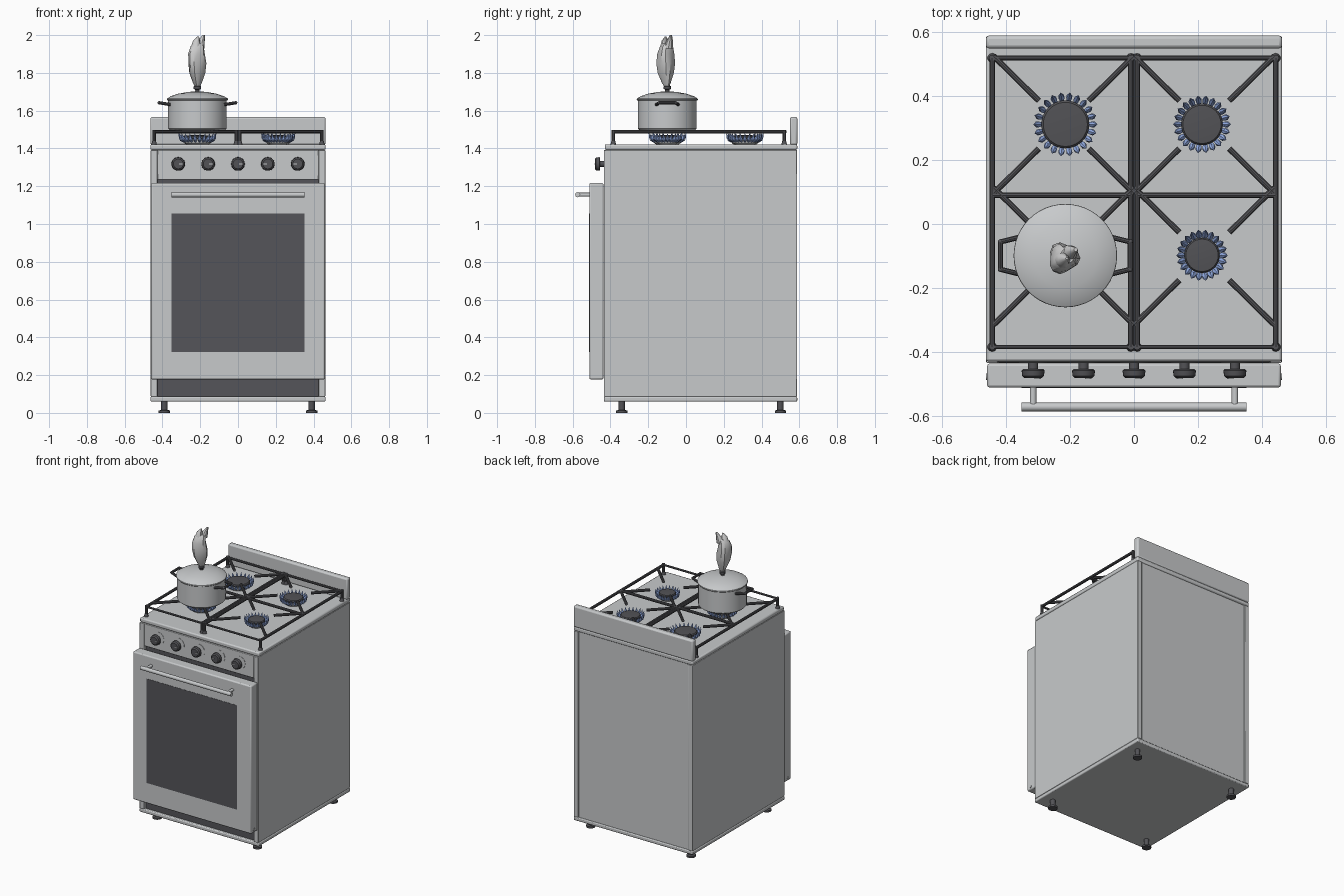
import bpy, bmesh, math
from mathutils import Vector, Matrix

if "Cube" in bpy.data.objects:
    bpy.data.objects.remove(bpy.data.objects["Cube"])


def mat(name, r, g, b):
    m = bpy.data.materials.new(name)
    m.diffuse_color = (r, g, b, 1)
    m.use_nodes = True
    m.node_tree.nodes["Principled BSDF"].inputs["Base Color"].default_value = m.diffuse_color
    return m


STEEL = mat("steel", 0.575, 0.59, 0.60)
GLASS = mat("dark glass", 0.09, 0.09, 0.10)
IRON = mat("cast iron", 0.085, 0.085, 0.093)
FLAME = mat("blue flame", 0.33, 0.47, 0.88)
STEAM = mat("steam", 0.60, 0.60, 0.60)


def finish(name, bm, material, bevel=0.0):
    bmesh.ops.recalc_face_normals(bm, faces=bm.faces)
    me = bpy.data.meshes.new(name)
    bm.to_mesh(me)
    bm.free()
    me.materials.append(material)
    for p in me.polygons:
        p.use_smooth = True
    me.set_sharp_from_angle(angle=math.radians(35))
    ob = bpy.data.objects.new(name, me)
    bpy.context.collection.objects.link(ob)
    if bevel:
        mod = ob.modifiers.new("bevel", "BEVEL")
        mod.width, mod.segments = bevel, 2
    return ob


def box(name, x, y, z, material, bevel=0.0):
    """Box from (min, max) ranges."""
    bm = bmesh.new()
    size = [r[1] - r[0] for r in (x, y, z)]
    mid = [(r[1] + r[0]) / 2 for r in (x, y, z)]
    bmesh.ops.create_cube(bm, size=1, matrix=Matrix.Translation(mid) @ Matrix.Diagonal((*size, 1)))
    return finish(name, bm, material, bevel)


def rod(bm, a, b, r1, r2=None, seg=10):
    """Capped cylinder or cone between two points."""
    a, b = Vector(a), Vector(b)
    d = b - a
    rot = d.to_track_quat("Z", "Y").to_matrix().to_4x4()
    bmesh.ops.create_cone(bm, cap_ends=True, segments=seg, radius1=r1,
                          radius2=r1 if r2 is None else r2, depth=d.length,
                          matrix=Matrix.Translation((a + b) / 2) @ rot)


def loft(bm, rings, seg, wobble=0.0):
    """Skin circles given as (x, y, z, radius)."""
    loops = []
    for k, (x, y, z, r) in enumerate(rings):
        loop = []
        for i in range(seg):
            t = math.tau * i / seg
            q = r * (1 + wobble * math.sin(3 * t + k * 0.5))
            loop.append(bm.verts.new((x + q * math.cos(t), y + q * math.sin(t), z)))
        loops.append(loop)
    for a, b in zip(loops, loops[1:]):
        for i in range(seg):
            j = (i + 1) % seg
            bm.faces.new((a[i], a[j], b[j], b[i]))
    bm.faces.new(loops[0][::-1])
    bm.faces.new(loops[-1])


def turned(name, x, y, profile, material, seg=40):
    bm = bmesh.new()
    loft(bm, [(x, y, z, r) for r, z in profile], seg)
    return finish(name, bm, material)


# Cabinet
box("base_slab", (-.464, .464), (-.435, .589), (.06, .086), STEEL, .006)
for s, side in ((-1, "left"), (1, "right")):
    box(side + "_side_panel", tuple(sorted((s * .427, s * .462))), (-.435, .588), (.086, 1.392), STEEL, .003)
box("back_panel", (-.43, .43), (.56, .58), (.086, 1.392), STEEL)
box("inner_front", (-.43, .43), (-.415, -.40), (.086, 1.392), GLASS)
box("hob_top", (-.464, .464), (-.43, .589), (1.392, 1.422), STEEL, .008)
box("back_guard", (-.464, .464), (.55, .59), (1.418, 1.567), STEEL, .01)
box("control_panel", (-.4265, .4265), (-.433, -.41), (1.235, 1.392), STEEL, .003)

# Feet
for x in (-.39, .39):
    for y in (-.34, .5):
        turned("foot", x, y, [(.03, 0), (.03, .012), (.017, .016), (.017, .061)], IRON, 20)

# Oven door with hinge pins
box("oven_door", (-.46, .46), (-.512, -.437), (.177, 1.217), STEEL, .008)
box("door_window", (-.352, .352), (-.5135, -.505), (.322, 1.055), GLASS)
for s in (-1, 1):
    bm = bmesh.new()
    rod(bm, (s * .44, -.478, .197), (s * .464, -.478, .197), .01, seg=16)
    finish("hinge_pin", bm, STEEL)
bm = bmesh.new()
rod(bm, (-.352, -.573, 1.155), (.352, -.573, 1.155), .0135, seg=20)
for x in (-.316, .316):
    rod(bm, (x, -.505, 1.155), (x, -.573, 1.155), .0105, seg=14)
finish("door_handle", bm, STEEL)

# Control knobs with dial plates and pointer marks
for i in range(5):
    x, z = (i - 2) * .158, 1.318
    bm = bmesh.new()
    rod(bm, (x, -.432, z), (x, -.435, z), .044, seg=32)
    finish("dial_plate", bm, STEEL)
    bm = bmesh.new()
    rod(bm, (x, -.434, z), (x, -.456, z), .016, .016, 24)
    rod(bm, (x, -.454, z), (x, -.459, z), .031, .036, 24)
    rod(bm, (x, -.459, z), (x, -.476, z), .036, .034, 24)
    rod(bm, (x, -.476, z), (x, -.483, z), .034, .026, 24)
    finish("knob", bm, IRON)
    side = 1 if i < 3 else -1
    box("knob_mark", tuple(sorted((x + side * .004, x + side * .025))), (-.485, -.481), (z - .002, z + .002), STEEL)

# Burners with flames
BURNERS = [(-.215, .312, .075), (.213, .312, .065), (.213, -.098, .055), (-.215, -.098, .075)]
for x, y, r in BURNERS:
    turned("burner_base", x, y, [(r * .8, 1.421), (r * .95, 1.43), (r * .95, 1.446), (r * .8, 1.45)], STEEL)
    turned("burner_cap", x, y, [(r * .9, 1.449), (r, 1.453), (r, 1.462), (r * .92, 1.468), (r * .5, 1.470)], IRON)
    bm = bmesh.new()
    for i in range(22):
        t = math.tau * i / 22
        p = [(x + q * math.cos(t), y + q * math.sin(t), z)
             for q, z in ((r - .004, 1.436), (r + .012, 1.45), (r + .025, 1.48))]
        rod(bm, p[0], p[1], .006, .0105, 6)
        rod(bm, p[1], p[2], .0105, .0005, 6)
    finish("flames", bm, FLAME)

# Pan supports, one per side
ZB = 1.488
for s in (-1, 1):
    bm = bmesh.new()
    xi, xo, y0, y1 = s * .0095, s * .444, -.385, .52
    for x in (xi, xo):
        rod(bm, (x, y0, ZB), (x, y1, ZB), .0095)
        for y in (y0, y1):
            rod(bm, (x, y, 1.421), (x, y, 1.44), .015, .010)
            rod(bm, (x, y, 1.44), (x, y, ZB + .009), .010)
    for y, r in ((y0, .007), (y1, .008), (.09, .0095)):
        rod(bm, (xi, y, ZB), (xo, y, ZB), r)
    for cy in (.311, -.101):
        for dx in (-1, 1):
            for dy in (-1, 1):
                rod(bm, (s * .22 + dx * .078, cy + dy * .075, ZB),
                    (s * .22 + dx * .22, cy + dy * .215, ZB), .0095)
    finish("pan_support", bm, IRON)

# Cooking pot, lid and lid knob
PX, PY = -.215, -.099
turned("pot", PX, PY, [(.148, 1.498), (.155, 1.505), (.155, 1.655), (.15, 1.656)], STEEL, 48)
turned("pot_lid", PX, PY, [(.157, 1.653), (.162, 1.658), (.161, 1.664), (.14, 1.677),
                           (.1, 1.690), (.05, 1.699), (.012, 1.702)], STEEL, 48)
turned("lid_knob", PX, PY, [(.012, 1.70), (.011, 1.71), (.02, 1.716), (.02, 1.728), (.012, 1.734)], IRON, 20)

# Pot side handles
for s in (-1, 1):
    path = [(PX + s * x, PY + y, z) for x, y, z in
            ((.142, -.058, 1.632), (.203, -.043, 1.642), (.203, .043, 1.642), (.142, .058, 1.632))]
    bm = bmesh.new()
    for a, b in zip(path, path[1:]):
        rod(bm, a, b, .0085)
    for p in path[1:3]:
        bmesh.ops.create_uvsphere(bm, u_segments=10, v_segments=6, radius=.0088, matrix=Matrix.Translation(p))
    finish("pot_handle", bm, IRON)

# Rising steam that splits into two wisps at the tip
bm = bmesh.new()
loft(bm, [(-.213, -.1, 1.715, .008), (-.216, -.102, 1.75, .024), (-.219, -.105, 1.80, .041),
          (-.221, -.107, 1.85, .047), (-.224, -.109, 1.90, .043), (-.218, -.106, 1.94, .034),
          (-.212, -.102, 1.955, .022)], 14, .14)
loft(bm, [(-.224, -.112, 1.93, .028), (-.220, -.112, 1.97, .018), (-.21, -.108, 1.993, .004)], 10)
loft(bm, [(-.206, -.094, 1.93, .028), (-.194, -.086, 1.97, .018), (-.182, -.08, 2.0, .006)], 10)
finish("steam", bm, STEAM)
